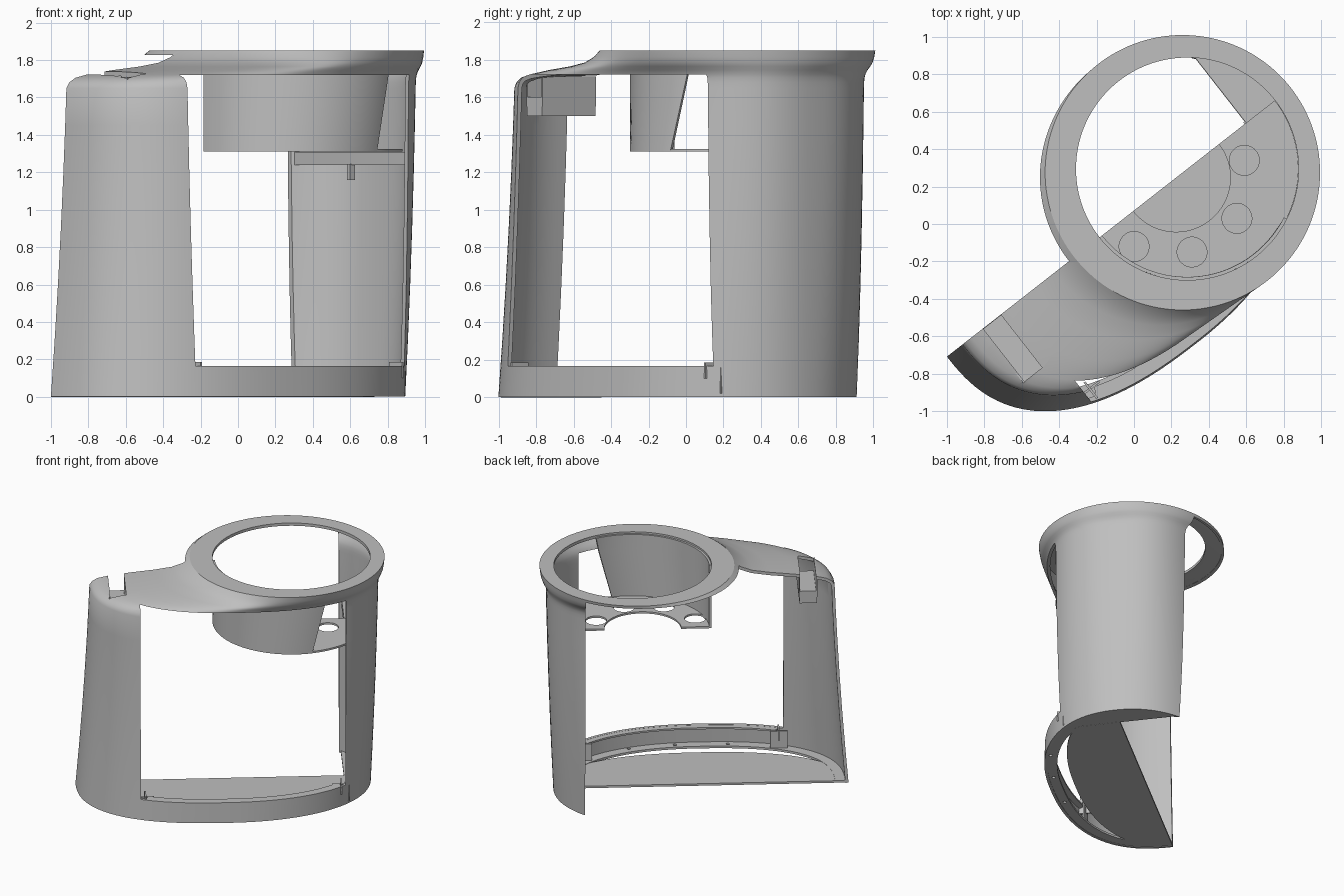
import bpy, bmesh
from math import cos, sin, pi, acos, radians
from mathutils import Matrix

if "Cube" in bpy.data.objects:
    bpy.data.objects.remove(bpy.data.objects["Cube"])

grey = bpy.data.materials.new("plain grey")
grey.use_nodes = True
COLOUR = (0.52, 0.52, 0.52, 1)
grey.diffuse_color = COLOUR
grey.node_tree.nodes["Principled BSDF"].inputs["Base Color"].default_value = COLOUR

# The housing's long axis is turned in plan; parts are built along local x
PLACE = Matrix.Translation((-0.035, 0.045, 0)) @ Matrix.Rotation(radians(38), 4, 'Z')
COLUMN = 0.79       # local x where the rear column starts
FRONT = -0.765      # local x where the front wall ends
CUP = 0.406         # centre of the cup opening
SEGMENTS = 144
parts = []


def make(name, bm):
    mesh = bpy.data.meshes.new(name)
    bm.to_mesh(mesh)
    bm.free()
    ob = bpy.data.objects.new(name, mesh)
    bpy.context.collection.objects.link(ob)
    mesh.materials.append(grey)
    parts.append(ob)
    return ob


def loft(name, loops, caps=True):
    bm = bmesh.new()
    rows = [[bm.verts.new(p) for p in loop] for loop in loops]
    n = len(rows[0])
    for low, high in zip(rows, rows[1:]):
        for j in range(n):
            k = (j + 1) % n
            bm.faces.new((low[j], low[k], high[k], high[j]))
    if caps:
        bm.faces.new(rows[0][::-1])
        bm.faces.new(rows[-1])
        bmesh.ops.recalc_face_normals(bm, faces=bm.faces)
    return make(name, bm)


def prism(name, outline, z0, z1):
    return loft(name, [[(x, y, z) for x, y in outline] for z in (z0, z1)])


def box(name, x0, x1, y0, y1, z0, z1):
    return prism(name, [(x0, y0), (x1, y0), (x1, y1), (x0, y1)], z0, z1)


def arc(cx, r, start, end, n=48):
    angles = [start + (end - start) * i / n for i in range(n + 1)]
    return [(cx + r * cos(a), r * sin(a)) for a in angles]


def cut(ob, cutter):
    cutter.hide_render = True
    mod = ob.modifiers.new("cut", 'BOOLEAN')
    mod.operation = 'DIFFERENCE'
    mod.solver = 'EXACT'
    mod.object = cutter
    bpy.context.view_layer.objects.active = ob
    bpy.ops.object.modifier_apply(modifier=mod.name)
    parts.remove(cutter)
    bpy.data.objects.remove(cutter)


def power(v, e):
    return (1 if v >= 0 else -1) * abs(v) ** e


def body(z, a, inset=0.0):
    """Oval plan of the housing at height z and angle a."""
    t = min(z / 1.65, 1)
    t *= 1.4 - 0.4 * t
    c, s = cos(a), sin(a)
    n = 2.5 if c < 0 else 2.15 + 0.35 * t
    length = 1.115 + (-0.105 if c < 0 else 0.055) * t - inset
    width = 0.765 - 0.06 * t - inset
    return -0.11 + length * power(c, 2 / n), width * power(s, 2 / n)


# Housing shell: tapered oval wall, sloping lid and round rim
angles = [2 * pi * i / SEGMENTS for i in range(SEGMENTS)]
loops = [[(*body(z, a), z) for a in angles] for z in (0, 0.3, 0.6, 0.9, 1.2, 1.45, 1.65)]
lid = [(0.025, 1.68), (0.08, 1.705), (0.18, 1.722), (0.4, 1.745), (0.65, 1.765),
       (0.82, 1.785), (0.93, 1.815), (1, 1.85)]
for f, z in lid:
    loop = []
    for a in angles:
        x, y = body(1.65, a)
        rx, ry = 0.374 + 0.735 * cos(a), 0.735 * sin(a)
        loop.append((x + (rx - x) * f, y + (ry - y) * f, z))
    loops.append(loop)
loops.append([(CUP + 0.595 * cos(a), 0.595 * sin(a), 1.85) for a in angles])
shell = loft("housing_shell", loops, caps=False)
solid = shell.modifiers.new("wall", 'SOLIDIFY')
solid.thickness = 0.024
solid.offset = -1
bpy.context.view_layer.objects.active = shell
bpy.ops.object.modifier_apply(modifier=solid.name)
cut(shell, box("window_cutter", FRONT, COLUMN, -2, 2, 0.165, 1.72))
cut(shell, box("half_cutter", -2, COLUMN, 0, 2, -1, 1.827))
cut(shell, box("slot_cutter", -0.98, -0.86, -0.36, 0.2, 1.6, 2))

# Slot pocket in the front of the lid
box("slot_floor", -0.985, -0.855, -0.365, -0.002, 1.5, 1.6)
for side, x in (("front", -0.99), ("rear", -0.86)):
    box("slot_wall_" + side, x, x + 0.01, -0.365, -0.002, 1.55, 1.71)

# Cup wall, ending in a slanted edge beside the column
cup = []
for z, end in ((1.31, 0.534), (1.72, 0.638), (1.835, 0.66)):
    stop = 2 * pi - acos((end - CUP) / 0.595)
    ring = arc(CUP, 0.595, pi, stop) + arc(CUP, 0.578, stop, pi)
    cup.append([(x, y, z) for x, y in ring])
loft("cup_wall", cup)

# Cup floor with a round notch and four holes
floor = prism("cup_floor", arc(CUP, 0.594, pi, 2 * pi) + arc(0.33, 0.29, 2 * pi, pi), 1.31, 1.325)
for x, y in ((0.674, -0.152), (0.452, -0.372), (0.152, -0.366), (-0.074, -0.152)):
    hole = [(x + px, y + py) for px, py in arc(0, 0.08, 0, 2 * pi * 31 / 32, 31)]
    cut(floor, prism("hole_cutter", hole, 1.2, 1.4))


# Shelf and floor inside the column
def column_plan(z, inset):
    dense = [-pi / 2 + pi * i / 200 for i in range(201)]
    return [p for p in (body(z, a, inset) for a in dense) if p[0] > COLUMN + 0.005]


prism("column_shelf", column_plan(1.24, 0.015), 1.24, 1.308)
prism("column_floor", column_plan(0, 0.015), 0.002, 0.02)
box("shelf_pin", COLUMN + 0.005, COLUMN + 0.04, -0.012, 0.012, 1.16, 1.245)

# Base rim flanges
half = [pi + pi * i / 120 for i in range(121)]


def flange(name, a_list, inset, width, z0, z1):
    outer = [body(z0, a, inset) for a in a_list]
    inner = [body(z0, a, inset + width) for a in reversed(a_list)]
    return prism(name, outer + inner, z0, z1)


lower = flange("lower_flange", half, 0.012, 0.09, 0.002, 0.02)
for x, y in ((-0.35, -0.695), (0.05, -0.7), (0.4, -0.65)):
    hole = [(x + px, y + py) for px, py in arc(0, 0.014, 0, 2 * pi * 15 / 16, 15)]
    cut(lower, prism("screw_cutter", hole, -0.1, 0.1))
opening = [a for a in half if FRONT < body(0.16, a)[0] < COLUMN]
flange("upper_flange", opening, 0.012, 0.06, 0.15, 0.164)

# Base plate, leaving a crescent gap behind the rim
plate = []
for a in half:
    x, y = -0.11 + 1.09 * power(cos(a), 0.85), 0.56 * power(sin(a), 0.85)
    plate.append((min(x, COLUMN + 0.02), y))
plate = [p for i, p in enumerate(plate) if p[0] < COLUMN + 0.02 or i == len(plate) - 1]
prism("base_plate", plate, 0.001, 0.018)

# Clips at both ends of the rim
for side, x, y in (("front", FRONT, -0.6), ("rear", COLUMN - 0.07, -0.45)):
    box("clip_fin_" + side, x - 0.03, x + 0.1, y - 0.012, y, 0.02, 0.16)
    box("clip_cross_" + side, x + 0.03, x + 0.042, y - 0.07, y + 0.04, 0.1, 0.185)

# Turn everything into place and shade
bpy.ops.object.select_all(action='DESELECT')
for ob in parts:
    ob.matrix_world = PLACE
    ob.select_set(True)
bpy.context.view_layer.objects.active = shell
bpy.ops.object.shade_smooth_by_angle(angle=radians(30))
